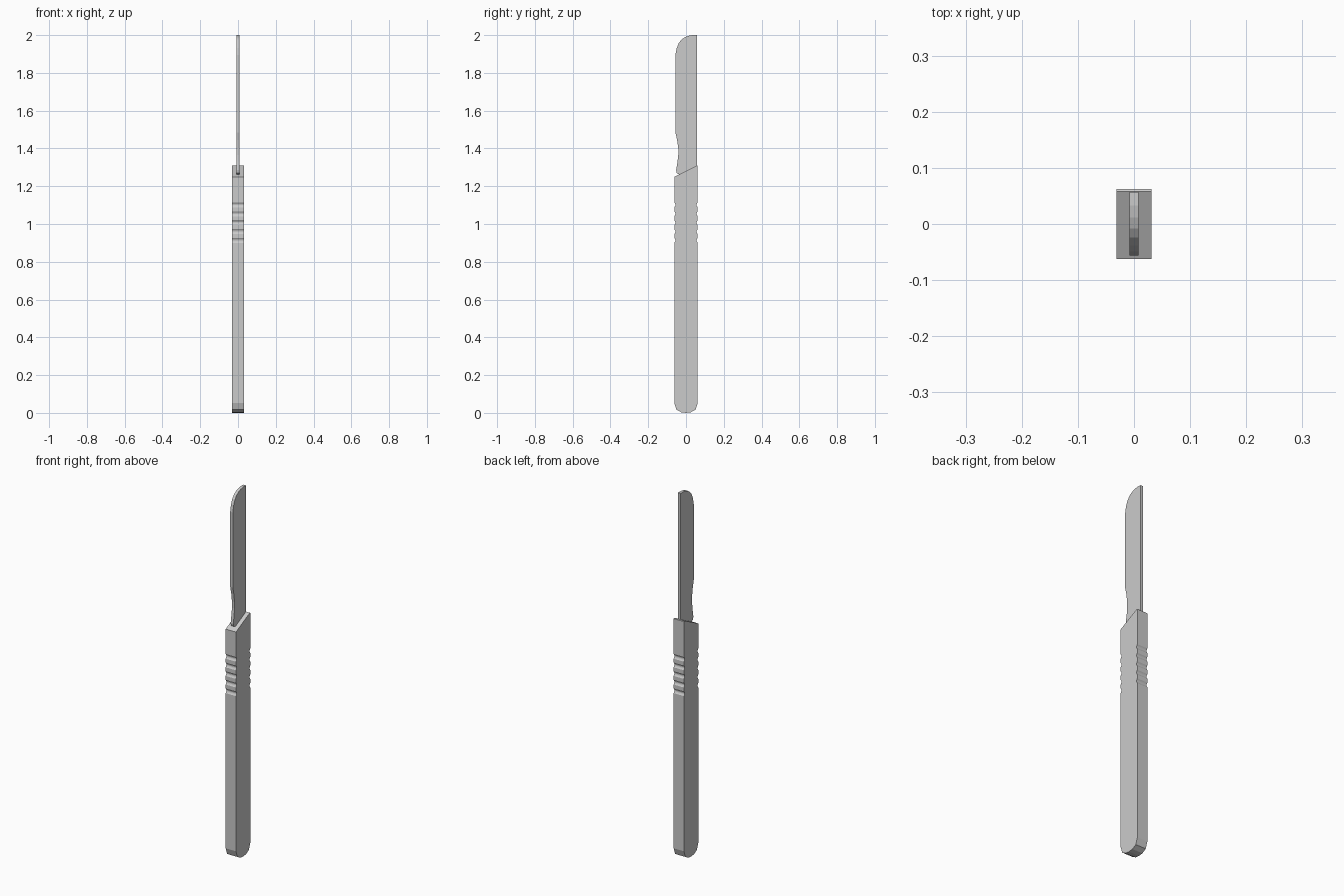
import bpy, bmesh, math

if "Cube" in bpy.data.objects:
    bpy.data.objects.remove(bpy.data.objects["Cube"])


def extrude_profile(name, pts, half):
    """Solid plate: (y, z) outline extruded along x to +-half."""
    bm = bmesh.new()
    a = [bm.verts.new((-half, y, z)) for y, z in pts]
    b = [bm.verts.new((half, y, z)) for y, z in pts]
    bm.faces.new(a)
    bm.faces.new(b[::-1])
    n = len(pts)
    for i in range(n):
        j = (i + 1) % n
        bm.faces.new((a[j], a[i], b[i], b[j]))
    bmesh.ops.recalc_face_normals(bm, faces=bm.faces)
    mesh = bpy.data.meshes.new(name)
    bm.to_mesh(mesh)
    bm.free()
    obj = bpy.data.objects.new(name, mesh)
    bpy.context.collection.objects.link(obj)
    return obj


# Handle: rounded butt, scalloped finger grooves on both edges, slanted top
W = 0.062
edge = [(0.025, 0.003), (0.05, 0.017), (W, 0.052)]
for k in range(5):
    zc = 0.913 + 0.047 * k
    for s in range(-3, 4):
        t = s / 3
        edge.append((W - 0.006 * math.cos(t * math.pi / 2), zc + 0.013 * t))
back = edge + [(W, 1.307), (0.058, 1.31)]
front = [(-y, z) for y, z in edge] + [(-W, 1.25)]
extrude_profile("handle", [(0, 0)] + back + front[::-1], 0.031)

# Blade: straight spine, curved tip, waisted neck seated in the handle
blade = [(0.057, 1.25), (0.057, 2.0), (0.033, 2.0), (0.012, 1.996),
         (-0.008, 1.988), (-0.024, 1.976), (-0.038, 1.958), (-0.049, 1.932),
         (-0.056, 1.895), (-0.056, 1.485), (-0.047, 1.445), (-0.041, 1.40),
         (-0.041, 1.365), (-0.045, 1.33), (-0.052, 1.285), (-0.049, 1.27),
         (-0.035, 1.262), (-0.02, 1.25)]
extrude_profile("blade", blade, 0.008)
